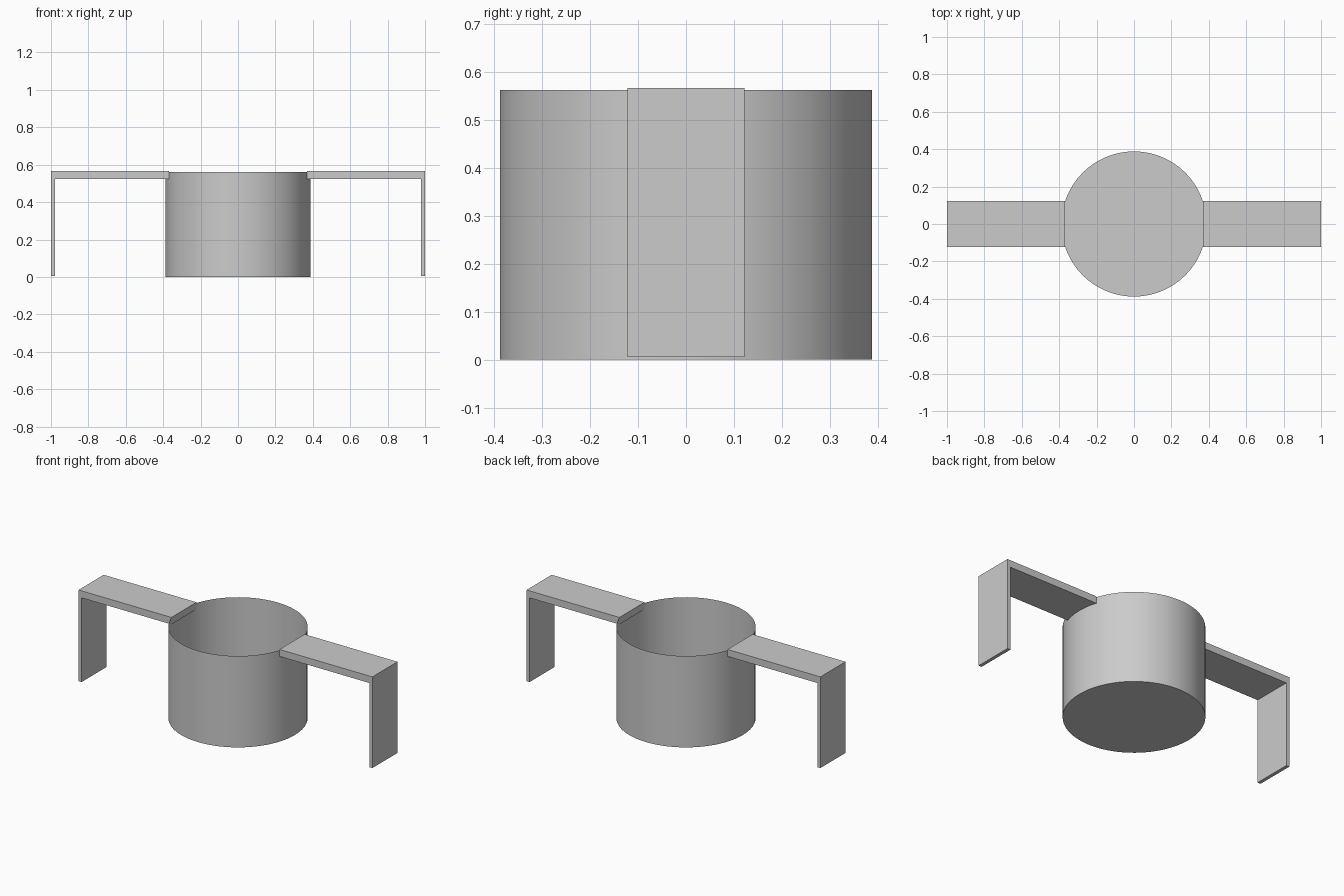
import bpy
import bmesh

cube = bpy.data.objects.get("Cube")
if cube:
    bpy.data.objects.remove(cube, do_unlink=True)

# Single grey material
grey = bpy.data.materials.new("light_grey")
grey.use_nodes = True
grey.diffuse_color = (0.6, 0.6, 0.6, 1)
grey.node_tree.nodes["Principled BSDF"].inputs["Base Color"].default_value = (0.6, 0.6, 0.6, 1)

RADIUS, HEIGHT = 0.388, 0.562
HALF_WIDTH = 0.122


def add_object(name, bm):
    mesh = bpy.data.meshes.new(name)
    bm.to_mesh(mesh)
    bm.free()
    mesh.materials.append(grey)
    obj = bpy.data.objects.new(name, mesh)
    bpy.context.collection.objects.link(obj)
    return obj


# Open cup: a round floor raised into a thin wall
bm = bmesh.new()
bmesh.ops.create_circle(bm, cap_ends=True, radius=RADIUS, segments=96)
floor = bm.faces[:][0]
if floor.normal.z > 0:
    floor.normal_flip()
rim = bmesh.ops.extrude_edge_only(bm, edges=bm.edges[:])["geom"]
bmesh.ops.translate(bm, verts=[g for g in rim if isinstance(g, bmesh.types.BMVert)],
                    vec=(0, 0, HEIGHT))
bmesh.ops.recalc_face_normals(bm, faces=bm.faces)
bm.normal_update()
if min(bm.faces, key=lambda f: f.calc_center_median().z).normal.z > 0:
    bmesh.ops.reverse_faces(bm, faces=bm.faces)
for face in bm.faces:
    face.smooth = len(face.verts) == 4
for edge in bm.edges:
    edge.smooth = all(f.smooth for f in edge.link_faces)
add_object("cup", bm)


# Bent strap: an L profile extruded across its width
def add_strap(name, side):
    profile = [(0.368, 0.567), (1.0, 0.567), (1.0, 0.006),
               (0.979, 0.006), (0.979, 0.524), (0.368, 0.524)]
    bm = bmesh.new()
    face = bm.faces.new([bm.verts.new((side * x, -HALF_WIDTH, z)) for x, z in profile])
    new = bmesh.ops.extrude_face_region(bm, geom=[face])["geom"]
    bmesh.ops.translate(bm, verts=[g for g in new if isinstance(g, bmesh.types.BMVert)],
                        vec=(0, 2 * HALF_WIDTH, 0))
    bmesh.ops.recalc_face_normals(bm, faces=bm.faces)
    add_object(name, bm)


add_strap("left_strap", 1)
add_strap("right_strap", -1)
